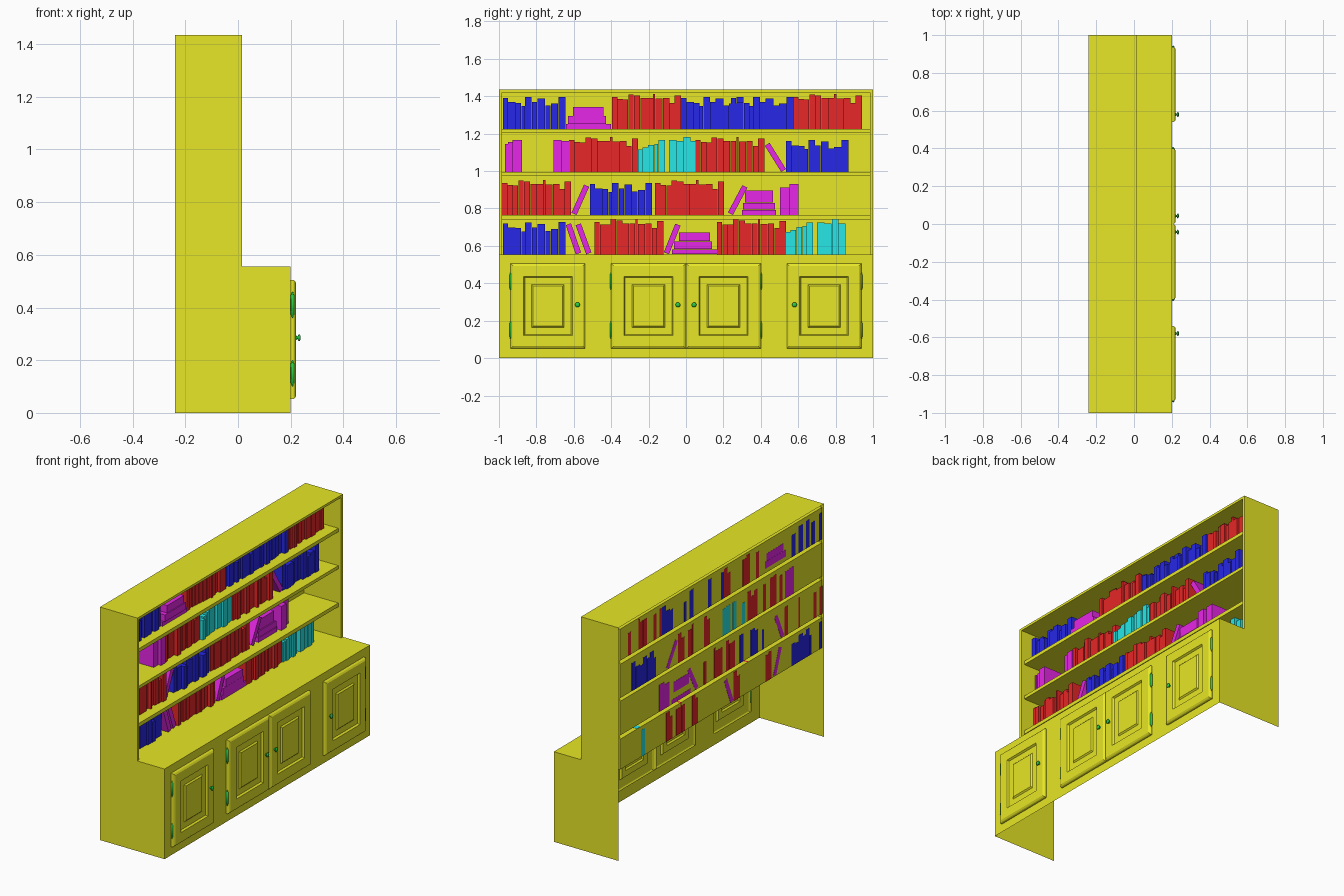
import bpy, bmesh, math, random
from mathutils import Matrix, Vector

if "Cube" in bpy.data.objects:
    bpy.data.objects.remove(bpy.data.objects["Cube"])

random.seed(4)


def material(name, rgb):
    m = bpy.data.materials.new(name)
    m.diffuse_color = (*rgb, 1)
    m.use_nodes = True
    m.node_tree.nodes["Principled BSDF"].inputs["Base Color"].default_value = m.diffuse_color
    return m


WOOD = material("wood", (0.8, 0.8, 0.02))
RED = material("red_cloth", (0.8, 0.02, 0.02))
BLUE = material("blue_cloth", (0.02, 0.02, 0.8))
TEAL = material("teal_cloth", (0.02, 0.8, 0.8))
PINK = material("magenta_cloth", (0.8, 0.02, 0.8))
METAL = material("green_metal", (0.02, 0.6, 0.06))


def finish(bm, name, mat, recalc=True):
    if recalc:
        bmesh.ops.recalc_face_normals(bm, faces=bm.faces)
    me = bpy.data.meshes.new(name)
    bm.to_mesh(me)
    bm.free()
    me.materials.append(mat)
    ob = bpy.data.objects.new(name, me)
    bpy.context.collection.objects.link(ob)
    return ob


def poly(bm, pts):
    return bm.faces.new([bm.verts.new(p) for p in pts])


# Flat panels perpendicular to each axis; s = +1 or -1 picks the facing
def panel(bm, axis, at, a0, a1, b0, b1, s=1):
    pts = [(a0, b0), (a1, b0), (a1, b1), (a0, b1)]
    if axis == 'x':
        pts = [(at, a, b) for a, b in pts]
    elif axis == 'y':
        pts = [(b, at, a) for a, b in pts]
    else:
        pts = [(a, b, at) for a, b in pts]
    poly(bm, pts if s > 0 else pts[::-1])


BACK, FRONT, CAB, TOP, COUNTER = -0.24, 0.015, 0.20, 1.435, 0.555
INNER, LIP = 0.983, -0.005
ROWS = [(COUNTER, 0.742), (0.765, 0.975), (0.995, 1.203), (1.225, 1.42)]

# Outer shell: stepped ends, top and front rim (back and bottom open)
bm = bmesh.new()
outline = [(BACK, 0), (CAB, 0), (CAB, COUNTER), (FRONT, COUNTER), (FRONT, TOP), (BACK, TOP)]
poly(bm, [(x, -1, z) for x, z in outline])
poly(bm, [(x, 1, z) for x, z in reversed(outline)])
panel(bm, 'z', TOP, BACK, FRONT, -1, 1)
panel(bm, 'x', FRONT, -1, 1, ROWS[-1][1], TOP)
for y0, y1 in [(-1, -INNER), (INNER, 1)]:
    panel(bm, 'x', FRONT, y0, y1, COUNTER, ROWS[-1][1])
panel(bm, 'z', COUNTER, FRONT, CAB, -1, 1)
finish(bm, "bookcase_shell", WOOD, False)

# Shelf compartments: linings and recessed shelf edges
bm = bmesh.new()
for i, (z0, z1) in enumerate(ROWS):
    floor_front = FRONT if i == 0 else LIP
    ceil_front = FRONT if i == 3 else LIP
    panel(bm, 'z', z0, BACK + .001, floor_front, -INNER, INNER)
    panel(bm, 'z', z1, BACK + .001, ceil_front, -INNER, INNER, -1)
    panel(bm, 'x', BACK + .001, -INNER, INNER, z0, z1)
    if i < 3:
        panel(bm, 'x', LIP, -INNER, INNER, z1, ROWS[i + 1][0])
for s in (-1, 1):
    panel(bm, 'y', s * INNER, COUNTER, ROWS[-1][1], BACK + .001, FRONT, -s)
finish(bm, "shelves", WOOD, False)

# Cabinet front with openings behind the doors
bm = bmesh.new()
Z0, Z1 = 0.07, 0.485
panel(bm, 'x', CAB, -1, 1, 0, Z0)
panel(bm, 'x', CAB, -1, 1, Z1, COUNTER)
for y0, y1 in [(-1, -.92), (-.56, -.38), (.38, .56), (.92, 1)]:
    panel(bm, 'x', CAB, y0, y1, Z0, Z1)
finish(bm, "cabinet_front", WOOD, False)


# Panelled door made of nested rectangular rings: (inset, height)
def door(name, y0, y1, z0=0.052, z1=0.505):
    bm = bmesh.new()
    rings = [(0, 0), (0, .01), (.003, .015), (.012, .021), (.068, .021), (.075, .010),
             (.112, .010), (.120, .018)]
    prev = None
    for d, h in rings:
        x = CAB + h
        ring = [bm.verts.new(p) for p in [(x, y0 + d, z0 + d), (x, y1 - d, z0 + d),
                                          (x, y1 - d, z1 - d), (x, y0 + d, z1 - d)]]
        if prev:
            for k in range(4):
                n = (k + 1) % 4
                bm.faces.new([prev[k], prev[n], ring[n], ring[k]])
        prev = ring
    bm.faces.new(prev)
    finish(bm, name, WOOD, False)


# Turned part: profile of (radius, height) spun round an axis
def turned(name, profile, loc, to_x=False, n=12):
    bm = bmesh.new()
    vs = [bm.verts.new((r, 0, h)) for r, h in profile]
    es = [bm.edges.new(p) for p in zip(vs, vs[1:])]
    bmesh.ops.spin(bm, geom=vs + es, cent=(0, 0, 0), axis=(0, 0, 1),
                   angle=2 * math.pi, steps=n)
    bmesh.ops.remove_doubles(bm, verts=bm.verts, dist=1e-5)
    if to_x:
        bm.transform(Matrix.Rotation(math.pi / 2, 4, 'Y'))
    bm.transform(Matrix.Translation(loc))
    for f in bm.faces:
        f.smooth = True
    finish(bm, name, METAL)


KNOB = [(.009, 0), (.005, .004), (.006, .007), (.013, .010), (.013, .014), (.007, .017), (0, .018)]
HINGE = [(0, -.05), (.004, -.045), (.003, -.04), (.007, -.037), (.007, .037),
         (.003, .04), (.004, .045), (0, .05)]
for i, (y0, y1, hinge, knob) in enumerate([(-.937, -.54, -.937, -.58), (-.4, -.001, -.4, -.043),
                                           (.001, .4, .4, .043), (.54, .937, .937, .58)]):
    door(f"door_{i + 1}", y0, y1)
    turned(f"knob_{i + 1}", KNOB, (CAB + .02, knob, .285), True)
    for part, z in (("lower", .15), ("upper", .41)):
        turned(f"{part}_hinge_{i + 1}", HINGE, (CAB + .007, hinge, z))


# Books: boxes reaching the back panel, with uneven spines
def book(bm, y, z, w, h, angle=0):
    front = -0.055 - random.random() * 0.025
    back = BACK + random.choice((0, .0018))
    m = (Matrix.Translation(((front + back) / 2, y, z)) @ Matrix.Rotation(angle, 4, 'X')
         @ Matrix.Diagonal((front - back, w, h, 1)))
    bmesh.ops.create_cube(bm, size=1, matrix=m)


def upright(name, mat, row, y, books):
    bm = bmesh.new()
    for w, h in books:
        if h:
            book(bm, y + w / 2, ROWS[row][0] + h / 2, w - .001, h)
        y += w
    finish(bm, name, mat)


def stack(name, row, y, layers):
    bm = bmesh.new()
    z = ROWS[row][0]
    for off, w, t in layers:
        book(bm, y + off + w / 2, z + t / 2, w, t - .001)
        z += t
    finish(bm, name, PINK)


def leaning(name, row, y, degrees, length=.165, t=.03):
    bm = bmesh.new()
    a = math.radians(degrees)
    z = ROWS[row][0] + (length * math.cos(a) + t * math.sin(abs(a))) / 2
    book(bm, y, z, t, length, -a)
    finish(bm, name, PINK)


BLUES = [(.029, .165), (.04, .143), (.03, .14), (.02, .122), (.036, .17), (.03, .143),
         (.042, .163), (.03, .125), (.04, .135), (.038, .172)]
REDS = [(.029, .172), (.03, .16), (.028, .158), (.03, .185), (.034, .18), (.036, .165),
        (.032, .165), (.013, .187), (.04, .162), (.035, .165), (.028, .14), (.034, .178)]
TEALS = [(.024, .12), (.03, .13), (.033, .145), (.022, .15), (.035, .17), (.022, 0),
         (.04, .17), (.038, .165), (.037, .188), (.038, .165)]
PAIR = [(.045, .17), (.045, .165)]
for i, (row, y) in enumerate([(3, -.98), (3, -.027), (3, .24), (2, .535), (1, -.515), (0, -.98)]):
    upright(f"blue_books_{i + 1}", BLUE, row, y, BLUES)
for i, (row, y) in enumerate([(3, -.396), (3, .572), (2, -.625), (2, .05), (1, -.984),
                              (1, -.165), (0, -.49), (0, .165)]):
    upright(f"red_books_{i + 1}", RED, row, y, REDS)
for i, (row, y) in enumerate([(2, -.257), (0, .535)]):
    upright(f"teal_books_{i + 1}", TEAL, row, y, TEALS)
for i, (row, y, books) in enumerate([(2, -.967, [(.015, .15), (.025, .16), (.05, .172)]),
                                     (2, -.71, PAIR), (1, .503, [(.05, .148), (.05, .166)])]):
    upright(f"magenta_books_{i + 1}", PINK, row, y, books)

WIDE = [(0, .24, .027), (.01, .205, .043), (.037, .165, .047)]
for i, (row, y, layers) in enumerate([
        (3, -.642, WIDE), (0, -.075, WIDE),
        (1, .3, [(0, .182, .028), (.006, .171, .038), (.015, .15, .065)])]):
    stack(f"book_stack_{i + 1}", row, y, layers)
for i, (row, y, deg) in enumerate([(2, .478, -32), (1, -.565, 24), (1, .276, 28),
                                   (0, -.602, -19), (0, -.548, -20), (0, -.074, 22)]):
    leaning(f"leaning_book_{i + 1}", row, y, deg)
